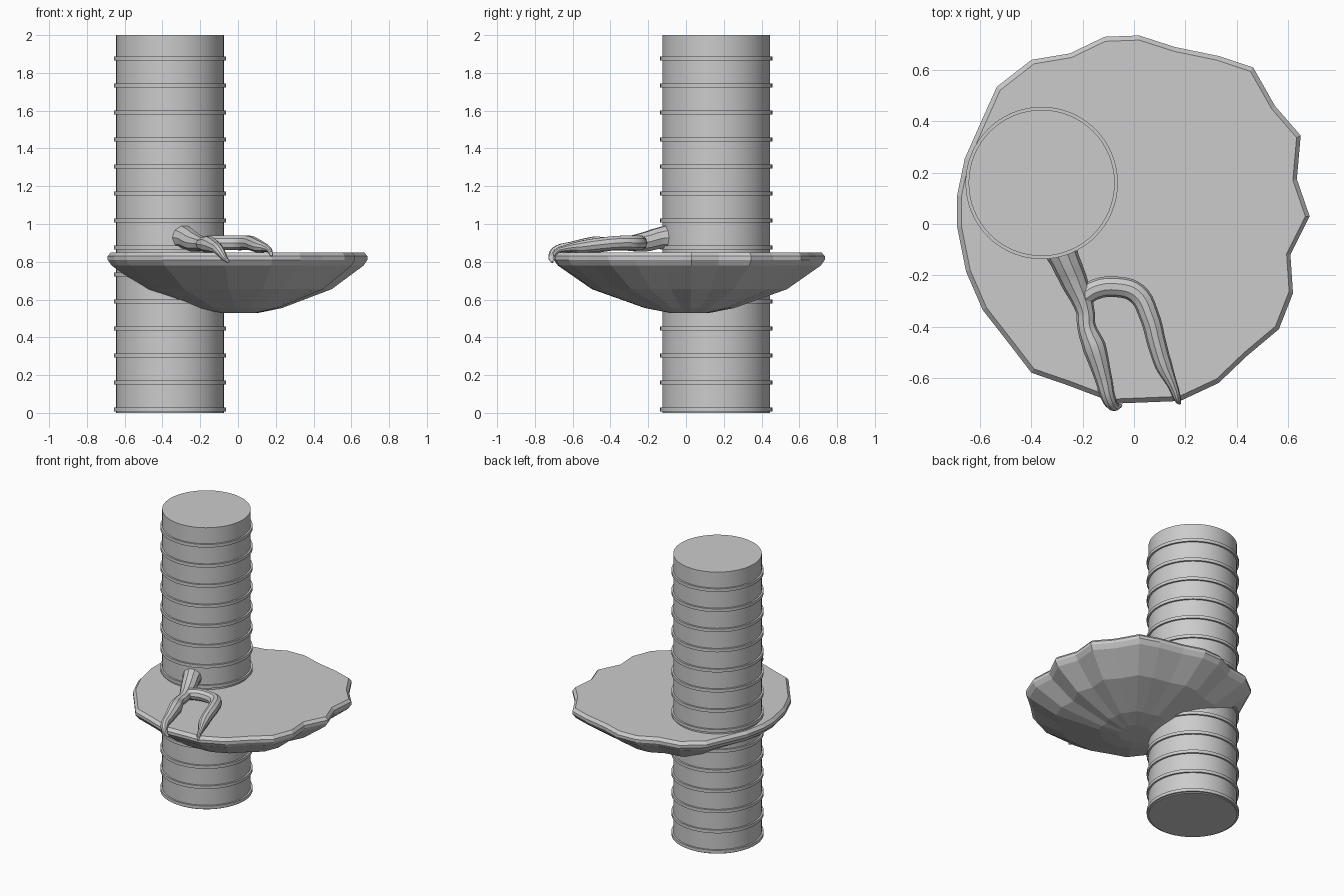
import bpy, bmesh
from mathutils import Vector

if "Cube" in bpy.data.objects:
    bpy.data.objects.remove(bpy.data.objects["Cube"])

TX, TY = -0.36, 0.16


def cylinder(name, r, z0, z1):
    bpy.ops.mesh.primitive_cylinder_add(vertices=64, radius=r, depth=z1 - z0,
                                        location=(TX, TY, (z0 + z1) / 2))
    ob = bpy.context.object
    ob.name = name
    bpy.ops.object.shade_smooth_by_angle()
    return ob


def limb(name, pts):
    """Round tapered tube through (x, y, z, radius) points."""
    cu = bpy.data.curves.new(name, 'CURVE')
    cu.dimensions = '3D'
    cu.bevel_depth = 1.0
    cu.bevel_resolution = 3
    cu.use_fill_caps = True
    sp = cu.splines.new('BEZIER')
    sp.resolution_u = 5
    sp.bezier_points.add(len(pts) - 1)
    for bp, (x, y, z, r) in zip(sp.bezier_points, pts):
        bp.co = (x, y, z)
        bp.radius = r
        bp.handle_left_type = bp.handle_right_type = 'AUTO'
    ob = bpy.data.objects.new(name, cu)
    bpy.context.collection.objects.link(ob)
    bpy.ops.object.select_all(action='DESELECT')
    ob.select_set(True)
    bpy.context.view_layer.objects.active = ob
    bpy.ops.object.convert(target='MESH')
    bpy.ops.object.shade_smooth_by_angle()


# Trunk with evenly spaced raised bands
cylinder("trunk", 0.285, 0, 2)
for i in range(14):
    z = 0.018 + i * 0.1429
    cylinder(f"trunk_band_{i + 1}", 0.297, z - 0.011, z + 0.011)

# Faceted bowl-shaped shelf with an irregular outline
outline = [(.02, .735), (-.115, .73), (-.25, .665), (-.4, .64), (-.535, .535),
           (-.6, .39), (-.66, .255), (-.69, .11), (-.69, -.01), (-.655, -.185),
           (-.59, -.335), (-.5, -.45), (-.4, -.58), (-.255, -.63), (-.07, -.7),
           (.18, -.69), (.33, -.62), (.44, -.515), (.565, -.41), (.62, -.27),
           (.61, -.12), (.685, .03), (.635, .175), (.65, .345), (.55, .46),
           (.465, .61), (.33, .655), (.16, .69)]
profile = [(.15, .53), (.33, .555), (.72, .655), (.97, .78), (1.0, .81),
           (1.0, .83), (.975, .85)]
bm = bmesh.new()
c = Vector((0.01, 0.02))
rings = [[bm.verts.new((*(c + (Vector(p) - c) * s), z)) for p in outline]
         for s, z in profile]
n = len(outline)
for a, b in zip(rings, rings[1:]):
    for i in range(n):
        j = (i + 1) % n
        bm.faces.new((a[i], a[j], b[j], b[i]))
bm.faces.new(rings[0][::-1])
bm.faces.new(rings[-1])
bmesh.ops.recalc_face_normals(bm, faces=bm.faces)
me = bpy.data.meshes.new("shelf")
bm.to_mesh(me)
bm.free()
bpy.context.collection.objects.link(bpy.data.objects.new("shelf", me))

# Forked root lying on the shelf and hooking over its edge
limb("root_main", [(-.295, -.08, .93, .07), (-.27, -.14, .925, .058),
                   (-.235, -.22, .905, .053), (-.19, -.34, .895, .036),
                   (-.185, -.40, .893, .036), (-.155, -.48, .89, .046),
                   (-.12, -.60, .875, .034), (-.095, -.69, .855, .026),
                   (-.075, -.712, .825, .018), (-.05, -.708, .797, .006)])
limb("root_fork", [(-.205, -.29, .90, .038), (-.15, -.255, .90, .04),
                   (-.07, -.245, .90, .04), (.01, -.27, .90, .041),
                   (.06, -.36, .90, .039), (.09, -.47, .89, .037),
                   (.115, -.55, .88, .034), (.155, -.64, .87, .018),
                   (.17, -.685, .855, .013), (.178, -.70, .83, .005)])
